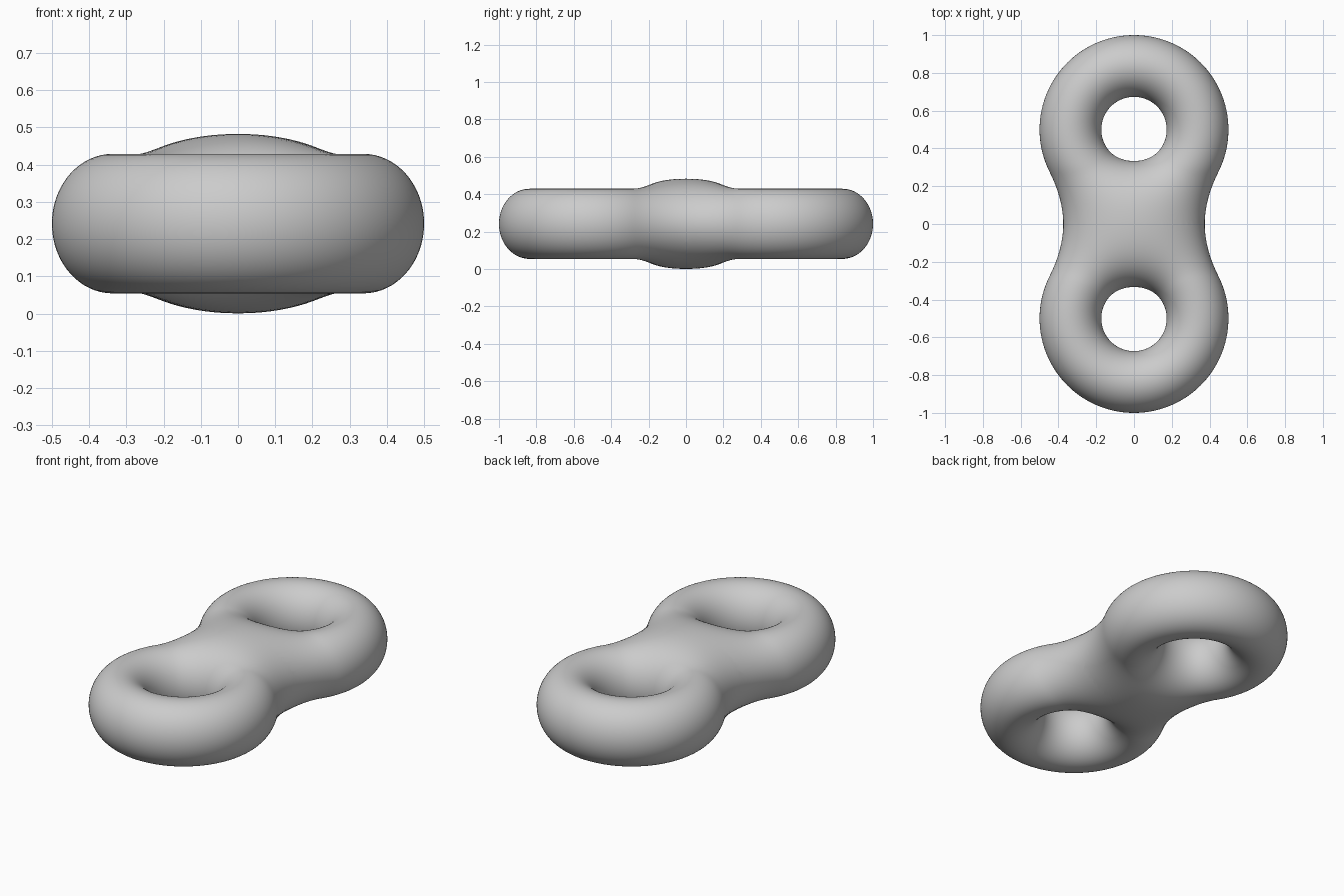
import bpy, bmesh, math
from mathutils import Vector

if "Cube" in bpy.data.objects:
    bpy.data.objects.remove(bpy.data.objects["Cube"])

R, A, C = 0.3365, 0.1635, 0.1875     # ring radius, tube half-width and half-height
OFF, ZC = 0.5, 0.2415                # ring offset along y, centre height
OVER = -0.1                          # overshoot past the middle plane before trimming
N_RING, N_TUBE = 144, 72


def ring(x, y, z):
    d = (math.hypot(x, y) - R) / A
    return (d * d + (z / C) ** 2) ** 0.75 - 1


def field(p):
    # two rings softly blended together at the waist
    f1 = ring(p.x, p.y - OFF, p.z)
    f2 = ring(p.x, p.y + OFF, p.z)
    amount = max(0.5, 1.34 - 0.26 * (p.z / 0.2405) ** 2)
    h = max(0.0, 1 - abs(f1 - f2) / (4 * amount))
    return min(f1, f2) - amount * h * h


def surface_point(origin, direction):
    # walk outward from the tube centre until the blended skin is reached
    limit = 0.7
    if direction.y < -1e-6:
        limit = min(limit, (OVER - origin.y) / direction.y)
    lo = hi = 0.0
    while hi < limit:
        lo, hi = hi, min(hi + 0.02, limit)
        if field(origin + direction * hi) > 0:
            for _ in range(14):
                mid = (lo + hi) / 2
                if field(origin + direction * mid) > 0:
                    hi = mid
                else:
                    lo = mid
            break
    return origin + direction * hi


# Half of the body: one ring reaching over the middle plane
bm = bmesh.new()
grid = []
for i in range(N_RING):
    t = 2 * math.pi * i / N_RING
    out = Vector((math.sin(t), math.cos(t), 0))
    centre = out * R + Vector((0, OFF, 0))
    row = []
    for j in range(N_TUBE):
        a = 2 * math.pi * j / N_TUBE
        row.append(bm.verts.new(surface_point(
            centre, out * math.cos(a) + Vector((0, 0, math.sin(a))))))
    grid.append(row)
for i in range(N_RING):
    for j in range(N_TUBE):
        k, m = (i + 1) % N_RING, (j + 1) % N_TUBE
        bm.faces.new((grid[i][j], grid[k][j], grid[k][m], grid[i][m]))

# Trim at the middle plane
bmesh.ops.bisect_plane(bm, geom=bm.verts[:] + bm.edges[:] + bm.faces[:], dist=1e-5,
                       plane_co=(0, 0, 0), plane_no=(0, -1, 0), clear_outer=True)
bmesh.ops.recalc_face_normals(bm, faces=bm.faces[:])
if sum(f.calc_center_median().dot(f.normal) * f.calc_area() for f in bm.faces) < 0:
    bmesh.ops.reverse_faces(bm, faces=bm.faces[:])
for f in bm.faces:
    f.smooth = True

mesh = bpy.data.meshes.new("double_ring_body")
bm.to_mesh(mesh)
bm.free()
body = bpy.data.objects.new("double_ring_body", mesh)
body.location.z = ZC
bpy.context.collection.objects.link(body)

# Second ring by mirroring
mirror = body.modifiers.new("mirror_rings", 'MIRROR')
mirror.use_axis = (False, True, False)
mirror.merge_threshold = 0.0005
